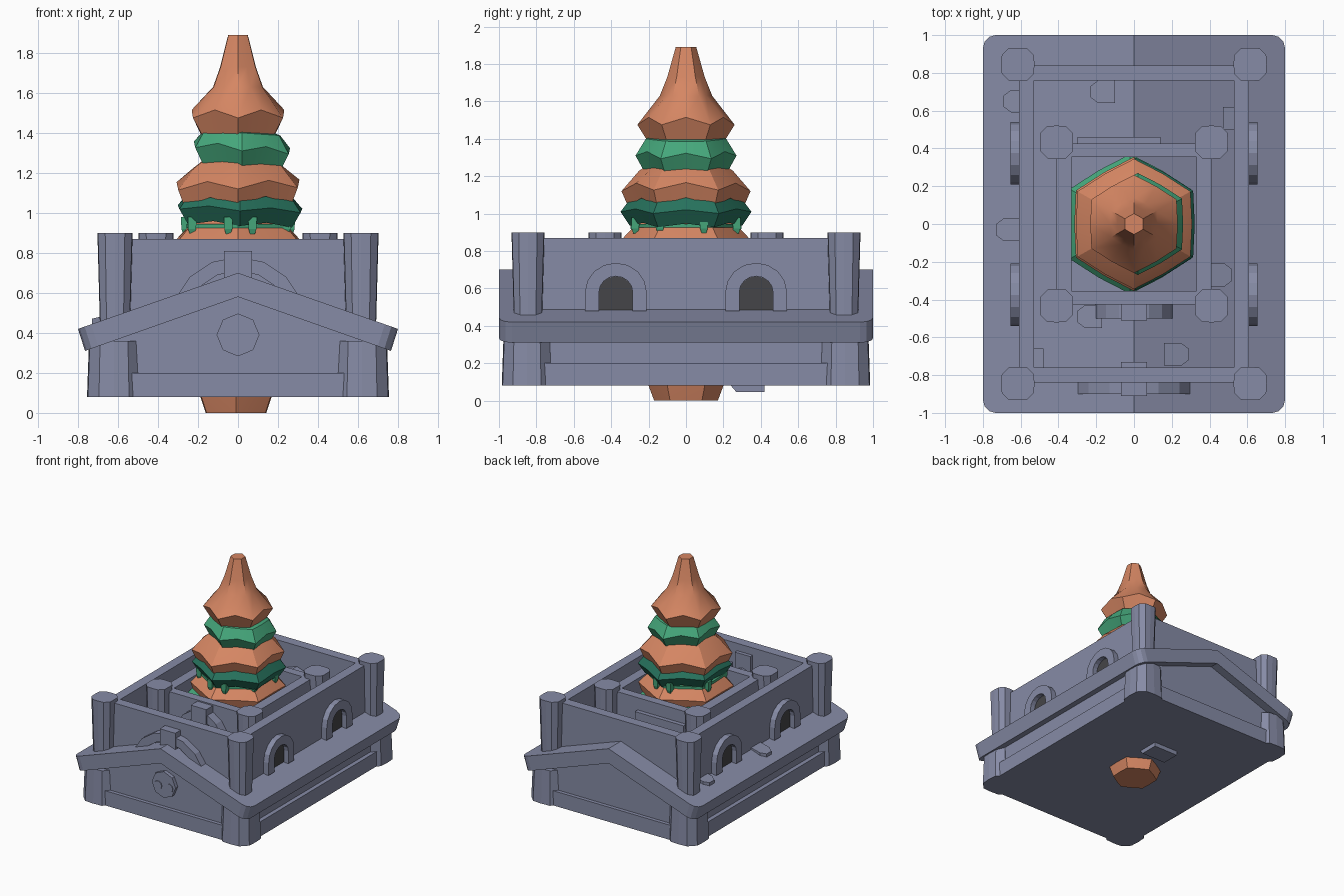
import bpy, bmesh, math
from mathutils import Vector

default_cube = bpy.data.objects.get("Cube")
if default_cube:
    bpy.data.objects.remove(default_cube, do_unlink=True)


def make_material(name, red, green, blue):
    material = bpy.data.materials.new(name)
    material.use_nodes = True
    colour = (red, green, blue, 1)
    material.diffuse_color = colour
    shader = material.node_tree.nodes["Principled BSDF"]
    shader.inputs["Base Color"].default_value = colour
    shader.inputs["Roughness"].default_value = 0.9
    return material


stone = make_material("blue grey stone", 0.24, 0.26, 0.38)
terracotta = make_material("terracotta", 0.67, 0.24, 0.125)
light_green = make_material("light green", 0.06, 0.39, 0.2)
dark_green = make_material("dark green", 0.02, 0.17, 0.11)
shadow_grey = make_material("dark opening", 0.06, 0.06, 0.065)


def finish(name, bm, *materials, smooth=False):
    bmesh.ops.recalc_face_normals(bm, faces=bm.faces)
    mesh = bpy.data.meshes.new(name)
    bm.to_mesh(mesh)
    bm.free()
    obj = bpy.data.objects.new(name, mesh)
    bpy.context.collection.objects.link(obj)
    for material in materials:
        mesh.materials.append(material)
    if smooth:
        bpy.ops.object.select_all(action="DESELECT")
        obj.select_set(True)
        bpy.context.view_layer.objects.active = obj
        bpy.ops.object.shade_smooth_by_angle(angle=math.radians(28))
    return obj


def loft(name, rings, *materials, smooth=False):
    """Skin a stack of equal rings and cap both ends."""
    bm = bmesh.new()
    loops = [[bm.verts.new(point) for point in ring] for ring in rings]
    count = len(loops[0])
    for level, (low, high) in enumerate(zip(loops, loops[1:])):
        for i in range(count):
            j = (i + 1) % count
            face = bm.faces.new((low[i], low[j], high[j], high[i]))
            face.material_index = min(level, len(materials) - 1)
    bm.faces.new(loops[0])
    bm.faces.new(loops[-1]).material_index = len(materials) - 1
    return finish(name, bm, *materials, smooth=smooth)


def box(name, low, high, material=stone):
    corners = [(low[0], low[1]), (high[0], low[1]), (high[0], high[1]), (low[0], high[1])]
    return loft(name, [[(x, y, z) for x, y in corners] for z in (low[2], high[2])], material)


def extrude(name, profile, start, end, axis="y", material=stone):
    """Extrude a (horizontal, z) profile along x or y."""
    def place(depth):
        return [(h, depth, z) if axis == "y" else (depth, h, z) for h, z in profile]
    return loft(name, [place(start), place(end)], material)


def post(name, x, y, z_low, z_high, low_half, high_half):
    """Tapered square post with chamfered corners and bowed sides."""
    def ring(half, z):
        points = []
        for i in range(12):
            angle = math.tau * i / 12
            c, s = math.cos(angle), math.sin(angle)
            reach = half / max(abs(c), abs(s)) ** 0.75
            points.append((x + c * reach, y + s * reach, z))
        return points
    return loft(name, [ring(low_half, z_low), ring(high_half, z_high)], stone)


def arc(radius, centre, z, steps=8, squash=1):
    return [(centre + radius * math.cos(math.pi * i / steps),
             z + squash * radius * math.sin(math.pi * i / steps)) for i in range(steps + 1)]


def arch(name, outer, inner, centre, z, start, end, axis="y", squash=1, foot=0):
    def curve(radius):
        points = arc(radius, centre, z, squash=squash)
        return [(centre + radius, z - foot)] + points + [(centre - radius, z - foot)]
    return extrude(name, curve(outer) + curve(inner)[::-1], start, end, axis)


def roof_height(x):
    return 0.7 - 0.35 * abs(x)


# Lower building and gabled roof
gable = [(-0.69, 0.08), (0.69, 0.08), (0.69, 0.36), (0, 0.59), (-0.69, 0.36)]
extrude("lower_building", gable, -0.93, 0.93)
roof = [(0.8, 0.42), (0, 0.7), (-0.8, 0.42), (-0.765, 0.31), (0, 0.58), (0.765, 0.31)]
roof_object = extrude("gabled_roof", roof, -1, 1)
bm = bmesh.new()
bm.from_mesh(roof_object.data)
corner_edges = [e for e in bm.edges
                if all(abs(v.co.x) > 0.7 for v in e.verts)
                and e.verts[0].co.y == e.verts[1].co.y]
bmesh.ops.bevel(bm, geom=corner_edges, offset=0.07, segments=3, affect="EDGES", profile=0.5)
bm.to_mesh(roof_object.data)
bm.free()

# Plinth strips, corner posts and two rings of walls
for s in (-1, 1):
    box("end_plinth", (-0.6, s * 0.94 - 0.02, 0.08), (0.6, s * 0.94 + 0.02, 0.2))
    box("side_plinth", (s * 0.7 - 0.025, -0.8, 0.08), (s * 0.7 + 0.025, 0.8, 0.2))
    box("outer_end_wall", (-0.6, s * 0.8 - 0.04, 0.4), (0.6, s * 0.8 + 0.04, 0.87))
    box("outer_side_wall", (s * 0.57 - 0.04, -0.8, 0.4), (s * 0.57 + 0.04, 0.8, 0.87))
    box("inner_end_wall", (-0.4, s * 0.39 - 0.035, 0.5), (0.4, s * 0.39 + 0.035, 0.86))
    box("inner_side_wall", (s * 0.37 - 0.04, -0.4, 0.5), (s * 0.37 + 0.04, 0.4, 0.86))
    for t in (-1, 1):
        post("base_post", s * 0.62, t * 0.85, 0.08, 0.36, 0.135, 0.125)
        post("outer_post", s * 0.615, t * 0.845, 0.42, 0.9, 0.075, 0.088)
        post("inner_post", s * 0.41, t * 0.433, 0.5, 0.9, 0.078, 0.088)
        # Arched side windows
        y = t * 0.375
        arch("window_frame", 0.165, 0.09, y, 0.58, s * 0.6, s * 0.655, "x", 0.95, 0.1)
        opening = [(y + 0.095, 0.48)] + arc(0.095, y, 0.57) + [(y - 0.095, 0.48)]
        extrude("window_opening", opening, s * 0.607, s * 0.615, "x", shadow_grey)

# Front arches with keystones
arch("front_arch", 0.34, 0.27, 0, 0.44, -0.9, -0.82)
box("front_keystone", (-0.07, -0.91, 0.66), (0.07, -0.73, 0.81))
arch("inner_arch", 0.21, 0.15, 0, 0.6, -0.5, -0.42)
box("inner_keystone", (-0.07, -0.51, 0.7), (0.07, -0.42, 0.85))
box("inner_back_panel", (-0.3, 0.42, 0.6), (0.14, 0.46, 0.76))

# Round plaque on the front gable
disc = [(0.107 * math.sin(math.tau * i / 8), 0.39 + 0.107 * math.cos(math.tau * i / 8))
        for i in range(8)]
extrude("plaque", disc, -0.96, -0.92)
for s in (-1, 1):
    ring = [(s * 0.05 + 0.036 * math.cos(math.tau * i / 10),
             0.375 + 0.036 * math.sin(math.tau * i / 10)) for i in range(10)]
    extrude("plaque_eye", ring, -0.966, -0.955)

# Raised round-ended roof tiles
for x, y in ((-0.17, 0.7), (0.54, 0.56), (-0.63, 0.65), (-0.67, -0.03),
             (-0.24, -0.49), (0.23, -0.69), (0.46, -0.27), (-0.55, -0.72)):
    side = 1 if x > 0 else -1
    outline = [(-0.07, -0.06), (0.02, -0.06), (0.06, -0.03),
               (0.06, 0.03), (0.02, 0.06), (-0.07, 0.06)]
    loft("roof_tile", [[(x + side * u, y + v, roof_height(x + side * u) + lift + 0.1 * u)
                        for u, v in outline] for lift in (-0.02, 0.02)], stone)


# Six-sided spire of stacked tiers
def hex_ring(radius, z, lift=0, shift=0, tilt=0):
    points = []
    for i in range(12):
        angle = math.tau * i / 12 + math.pi / 2
        middle = i % 2
        reach = radius * (0.89 if middle else 1)
        x, y = reach * math.cos(angle), reach * math.sin(angle)
        points.append((x + shift, y, z + lift * middle + tilt * x))
    return points


def tier(name, levels, *materials, shift=0, tilt=0):
    rings = [hex_ring(r, z, lift, shift, tilt) for r, z, lift in levels]
    return loft(name, rings, *materials, smooth=True)


tier("spire_foot", [(0.17, 0, 0), (0.2, 0.08, 0), (0.24, 0.2, 0), (0.24, 0.6, 0)],
     terracotta, shift=-0.01)
tier("lowest_green_tier", [(0.31, 0.68, 0), (0.37, 0.74, 0.02), (0.32, 0.8, 0)],
     light_green, shift=-0.02)
tier("lowest_skirt", [(0.33, 0.78, 0), (0.355, 0.85, 0.01), (0.27, 0.94, 0), (0.2, 1, 0)],
     terracotta)
tier("green_pad", [(0.29, 0.925, 0), (0.29, 0.945, 0)], light_green)
tier("lower_green_tier", [(0.3, 0.935, 0.02), (0.35, 1.01, 0.02), (0.29, 1.09, 0), (0.2, 1.12, 0)],
     dark_green, dark_green, light_green, shift=0.01, tilt=-0.03)
tier("middle_skirt", [(0.31, 1.04, 0.04), (0.345, 1.12, 0.04), (0.25, 1.23, 0), (0.16, 1.29, 0)],
     terracotta, tilt=0.02)
tier("upper_green_tier", [(0.22, 1.22, 0.03), (0.27, 1.31, 0.03), (0.215, 1.4, 0), (0.15, 1.42, 0)],
     light_green, shift=0.02, tilt=-0.07)
tier("spire_top", [(0.21, 1.395, 0), (0.26, 1.475, 0.04), (0.14, 1.63, 0),
                   (0.1, 1.73, 0), (0.055, 1.89, 0)], terracotta)

# Drips hanging below the lower green tier
for degrees in (20, 75, 100, 160, 215, 260, 285, 330):
    angle = math.radians(degrees)
    x, y = 0.28 * math.cos(angle), 0.28 * math.sin(angle)
    rings = [[(x + half * u, y + half * v, z) for u, v in ((-1, -1), (1, -1), (1, 1), (-1, 1))]
             for half, z in ((0.012, 0.895), (0.02, 0.92), (0.022, 0.98))]
    loft("green_drip", rings, light_green)

# Loose slab under the floor
slab = [(0.24, 0.08), (0.27, 0.045), (0.42, 0.045), (0.42, 0.08)]
extrude("underside_slab", slab, -0.08, 0.14, "x")
